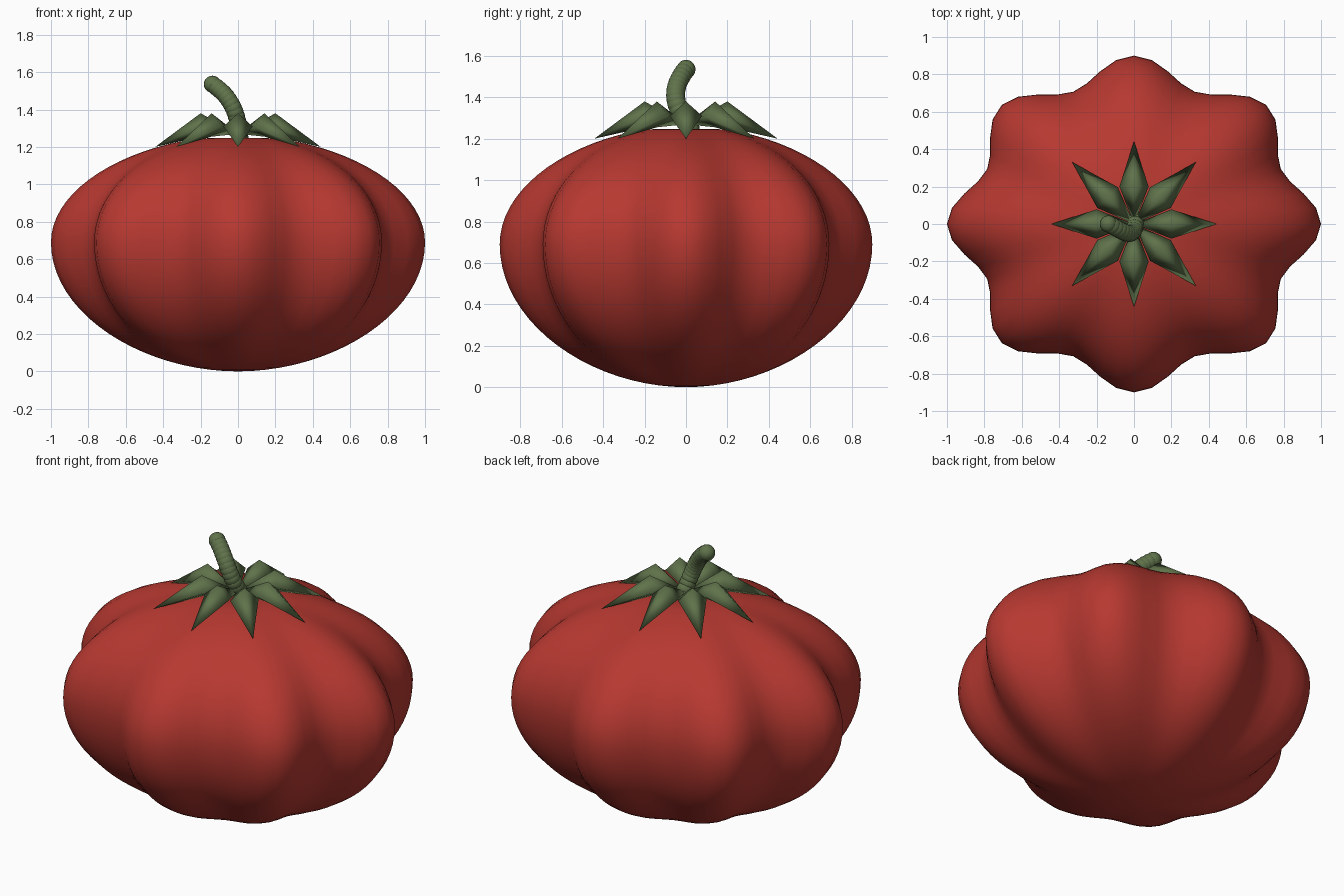
import bpy, bmesh, math
from math import pi, sin, cos
from mathutils import Vector, Matrix

if "Cube" in bpy.data.objects:
    bpy.data.objects.remove(bpy.data.objects["Cube"], do_unlink=True)


def material(name, rgb):
    m = bpy.data.materials.new(name)
    m.use_nodes = True
    m.diffuse_color = (*rgb, 1)
    bsdf = next(n for n in m.node_tree.nodes if n.type == "BSDF_PRINCIPLED")
    bsdf.inputs["Base Color"].default_value = (*rgb, 1)
    return m


red = material("ripe_red", (0.47, 0.04, 0.03))
green = material("leaf_green", (0.115, 0.17, 0.07))


def finish(bm, name, mat):
    bmesh.ops.recalc_face_normals(bm, faces=bm.faces)
    for f in bm.faces:
        f.smooth = True
    mesh = bpy.data.meshes.new(name)
    bm.to_mesh(mesh)
    bm.free()
    mesh.materials.append(mat)
    ob = bpy.data.objects.new(name, mesh)
    bpy.context.collection.objects.link(ob)
    return ob


# Ribbed fruit: a squashed sphere with eight lobes that fade at the poles
bm = bmesh.new()
bmesh.ops.create_uvsphere(bm, u_segments=64, v_segments=40, radius=1)
for v in bm.verts:
    ring = math.hypot(v.co.x, v.co.y)
    lobes = 0.925 + 0.075 * ring * cos(8 * math.atan2(v.co.y, v.co.x))
    height = 0.57 if v.co.z > 0 else 0.69
    dimple = 0.03 * math.exp(-(ring / 0.12) ** 2) if v.co.z > 0 else 0
    v.co = (v.co.x * lobes, v.co.y * lobes * 0.9, 0.69 + v.co.z * height - dimple)
finish(bm, "fruit_body", red)

# Eight pointed sepals, each a ridged kite drooping to its tip
for i in range(8):
    length = 0.443 if i % 2 == 0 else 0.468
    bm = bmesh.new()
    base = bm.verts.new((0.0, 0, 1.27))
    tip = bm.verts.new((length, 0, 1.2))
    ring = [bm.verts.new(p) for p in
            ((0.2, 0.078, 1.31), (0.2, 0, 1.38), (0.2, -0.078, 1.31), (0.2, 0, 1.255))]
    for a, b in zip(ring, ring[1:] + ring[:1]):
        bm.faces.new((base, a, b))
        bm.faces.new((tip, b, a))
    bmesh.ops.rotate(bm, verts=bm.verts, cent=(0, 0, 0), matrix=Matrix.Rotation(i * pi / 4, 3, "Z"))
    finish(bm, f"sepal_{i + 1}", green)

# Curved stem: a row of overlapping beads along a smooth path
ctrl = [Vector(p) for p in ((0.01, 0.02, 1.25), (0, -0.09, 1.39), (-0.04, -0.05, 1.47), (-0.137, 0, 1.535))]
bm = bmesh.new()
count = 14
for i in range(count):
    t = i / (count - 1)
    s = 1 - t
    p = ctrl[0] * s**3 + ctrl[1] * 3 * s * s * t + ctrl[2] * 3 * s * t * t + ctrl[3] * t**3
    bmesh.ops.create_uvsphere(bm, u_segments=16, v_segments=10, radius=0.046,
                              matrix=Matrix.Translation(p))
finish(bm, "stem", green)
